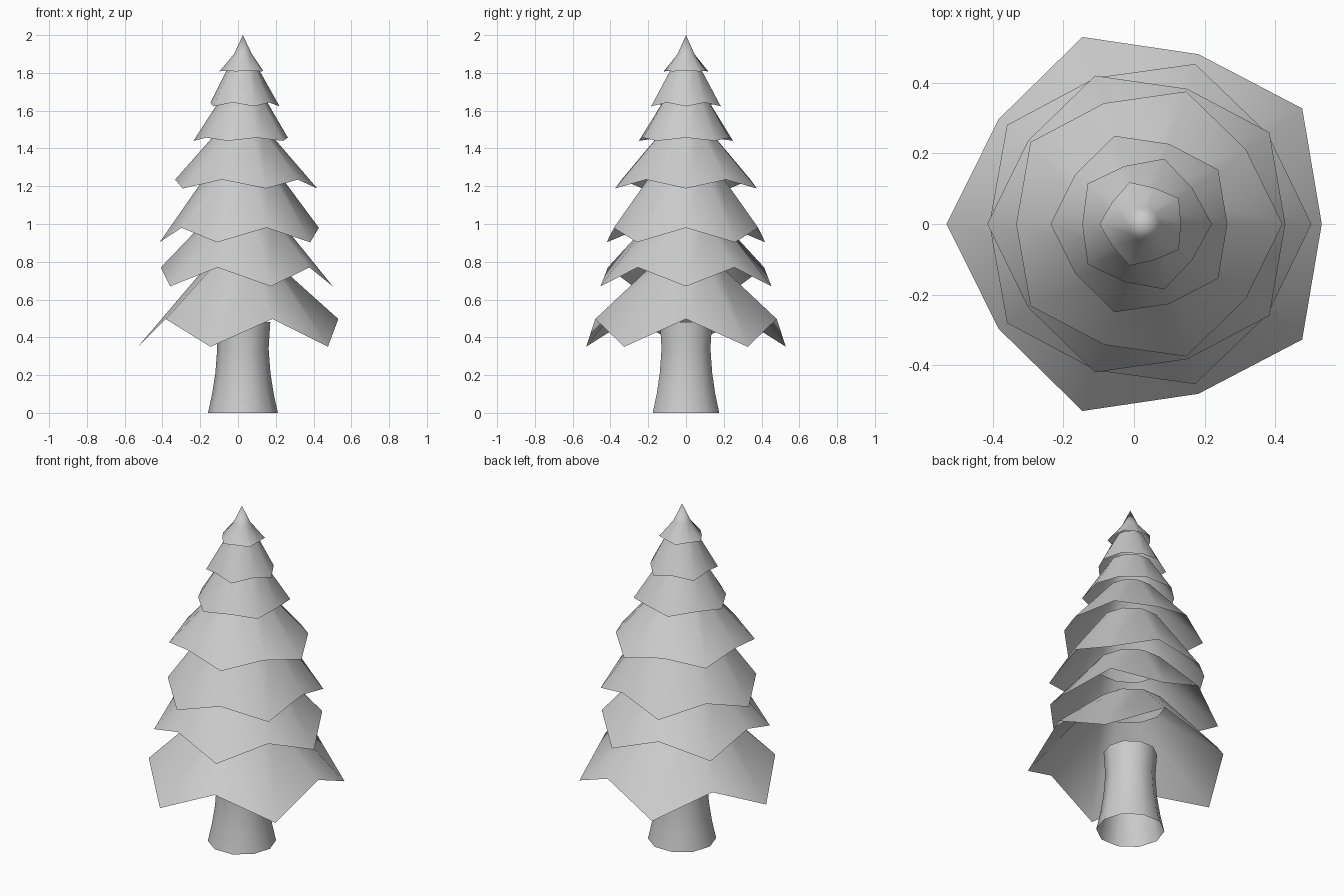
import bpy, bmesh, math

if "Cube" in bpy.data.objects:
    bpy.data.objects.remove(bpy.data.objects["Cube"])

N = 10       # sides all round
CX = 0.026   # trunk axis offset


def lathe(name, rings, apex=None):
    """Open shell through rings of (r_even, z_even, r_odd, z_odd), corners alternating."""
    bm = bmesh.new()
    loops = []
    for re, ze, ro, zo in rings:
        loop = []
        for i in range(N):
            r, z = (ro, zo) if i % 2 else (re, ze)
            a = 2 * math.pi * i / N
            loop.append(bm.verts.new((CX + r * math.cos(a), r * math.sin(a), z)))
        loops.append(loop)
    for a, b in zip(loops, loops[1:]):
        for i in range(N):
            j = (i + 1) % N
            bm.faces.new((a[i], a[j], b[j], b[i]))
    if apex:
        tip = bm.verts.new((CX, 0, apex))
        for i in range(N):
            bm.faces.new((loops[-1][i], loops[-1][(i + 1) % N], tip))
    mesh = bpy.data.meshes.new(name)
    bm.to_mesh(mesh)
    bm.free()
    obj = bpy.data.objects.new(name, mesh)
    bpy.context.collection.objects.link(obj)
    bpy.ops.object.select_all(action='DESELECT')
    obj.select_set(True)
    bpy.context.view_layer.objects.active = obj
    bpy.ops.object.shade_smooth_by_angle(angle=math.radians(65))
    return obj


def even(r, z):
    return (r, z, r, z)


# flared trunk, open at both ends
trunk = [(0.185, 0), (0.163, 0.1), (0.146, 0.21), (0.136, 0.34), (0.145, 0.48)]
lathe("trunk", [even(r, z) for r, z in trunk])

# branch skirts: tip radius, tip z, notch radius, notch z, then upper ring radius, z
tiers = [
    (0.556, 0.35, 0.505, 0.497, 0.19, 0.78),
    (0.476, 0.67, 0.435, 0.77, 0.185, 1.03),
    (0.441, 0.903, 0.402, 0.98, 0.165, 1.30),
    (0.394, 1.188, 0.359, 1.235, 0.125, 1.50),
    (0.262, 1.44, 0.238, 1.457, 0.12, 1.66),
    (0.194, 1.623, 0.172, 1.643, 0.078, 1.83),
    (0.124, 1.808, 0.107, 1.812, 0.047, 1.90),
]
for k, (tr, tz, nr, nz, ur, uz) in enumerate(tiers):
    # tips swap between odd and even corners from tier to tier
    rim = (tr, tz, nr, nz) if k % 2 else (nr, nz, tr, tz)
    last = k == len(tiers) - 1
    lathe("treetop" if last else f"branch_tier_{k + 1}", [rim, even(ur, uz)],
          apex=2.0 if last else None)
